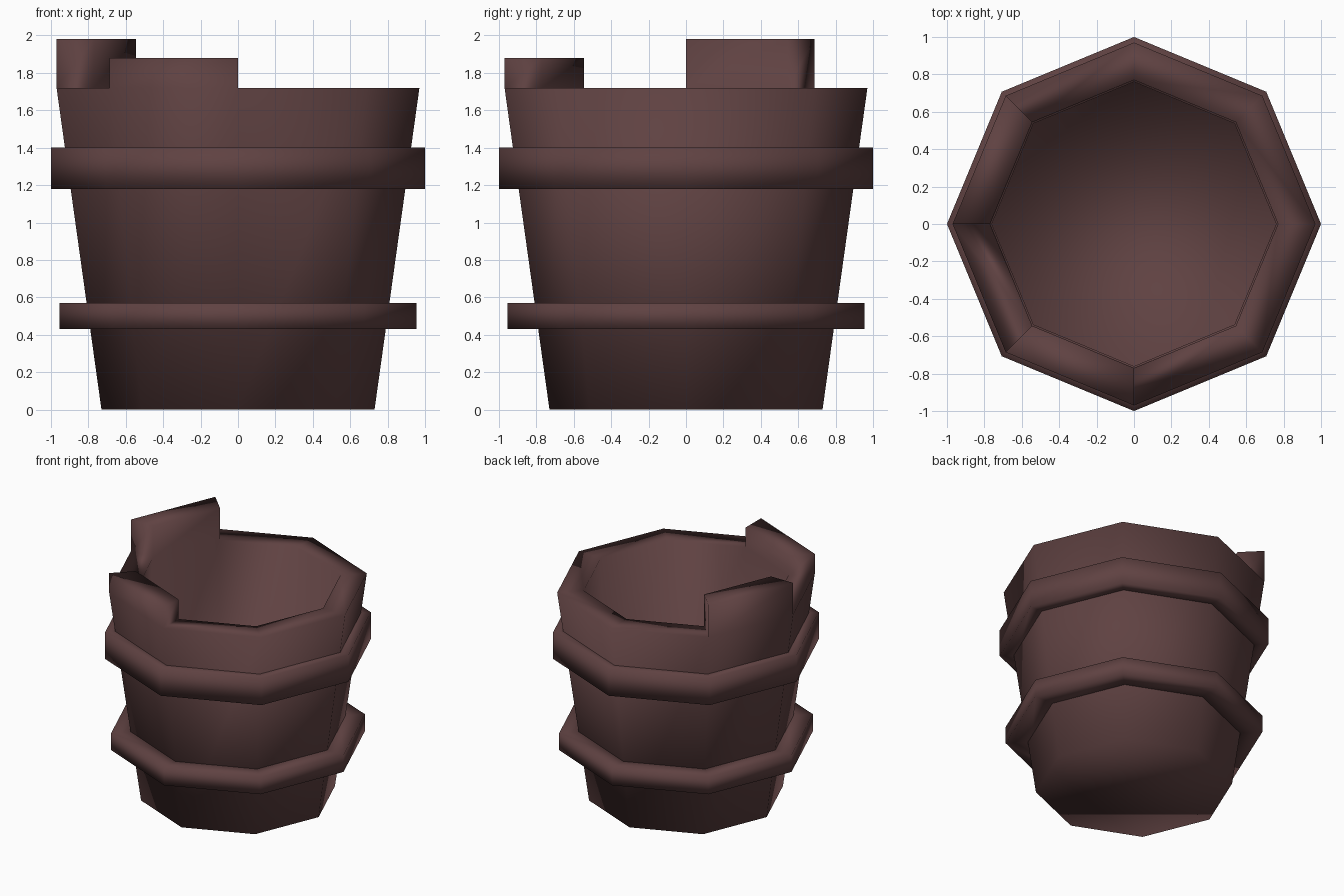
import bpy, bmesh, math

if "Cube" in bpy.data.objects:
    bpy.data.objects.remove(bpy.data.objects["Cube"])

SIDES = 8

wood = bpy.data.materials.new("dark brown wood")
wood.diffuse_color = (0.115, 0.054, 0.054, 1)
wood.use_nodes = True
wood.node_tree.nodes["Principled BSDF"].inputs["Base Color"].default_value = wood.diffuse_color


def ring(bm, radius, z):
    """One octagon of vertices, first corner on +x."""
    return [bm.verts.new((radius * math.cos(math.tau * i / SIDES),
                          radius * math.sin(math.tau * i / SIDES), z))
            for i in range(SIDES)]


def bridge(bm, a, b):
    """Quads between two rings; returns them in order of angle."""
    return [bm.faces.new((a[i], a[(i + 1) % SIDES], b[(i + 1) % SIDES], b[i]))
            for i in range(SIDES)]


def finish(bm, name):
    bmesh.ops.recalc_face_normals(bm, faces=bm.faces[:])
    for f in bm.faces:
        f.smooth = True
    mesh = bpy.data.meshes.new(name)
    bm.to_mesh(mesh)
    bm.free()
    mesh.materials.append(wood)
    obj = bpy.data.objects.new(name, mesh)
    bpy.context.collection.objects.link(obj)
    return obj


# Tub: tapered outside, flat rim, hollow inside with a floor
bm = bmesh.new()
base = ring(bm, 0.73, 0)
outer = ring(bm, 0.97, 1.72)
inner = ring(bm, 0.77, 1.72)
floor = ring(bm, 0.765, 0.32)
bm.faces.new(base[::-1])
bridge(bm, base, outer)
rim = bridge(bm, outer, inner)
bridge(bm, inner, floor)
bm.faces.new(floor)

# Two raised staves pulled up from the rim (segment index, height)
for segment, height in ((3, 0.26), (5, 0.16)):
    result = bmesh.ops.extrude_face_region(bm, geom=[rim[segment]])
    for v in result["geom"]:
        if isinstance(v, bmesh.types.BMVert):
            v.co.z += height
    if rim[segment].is_valid:
        bmesh.ops.delete(bm, geom=[rim[segment]], context='FACES_ONLY')
finish(bm, "tub")

# Hoops: octagonal bands around the tub
for name, radius, hole, z0, z1 in (("lower_hoop", 0.955, 0.76, 0.43, 0.57),
                                   ("upper_hoop", 1.0, 0.87, 1.18, 1.40)):
    bm = bmesh.new()
    loops = [ring(bm, r, z) for r, z in
             ((radius, z0), (radius, z1), (hole, z1), (hole, z0))]
    for k in range(4):
        bridge(bm, loops[k], loops[(k + 1) % 4])
    finish(bm, name)
